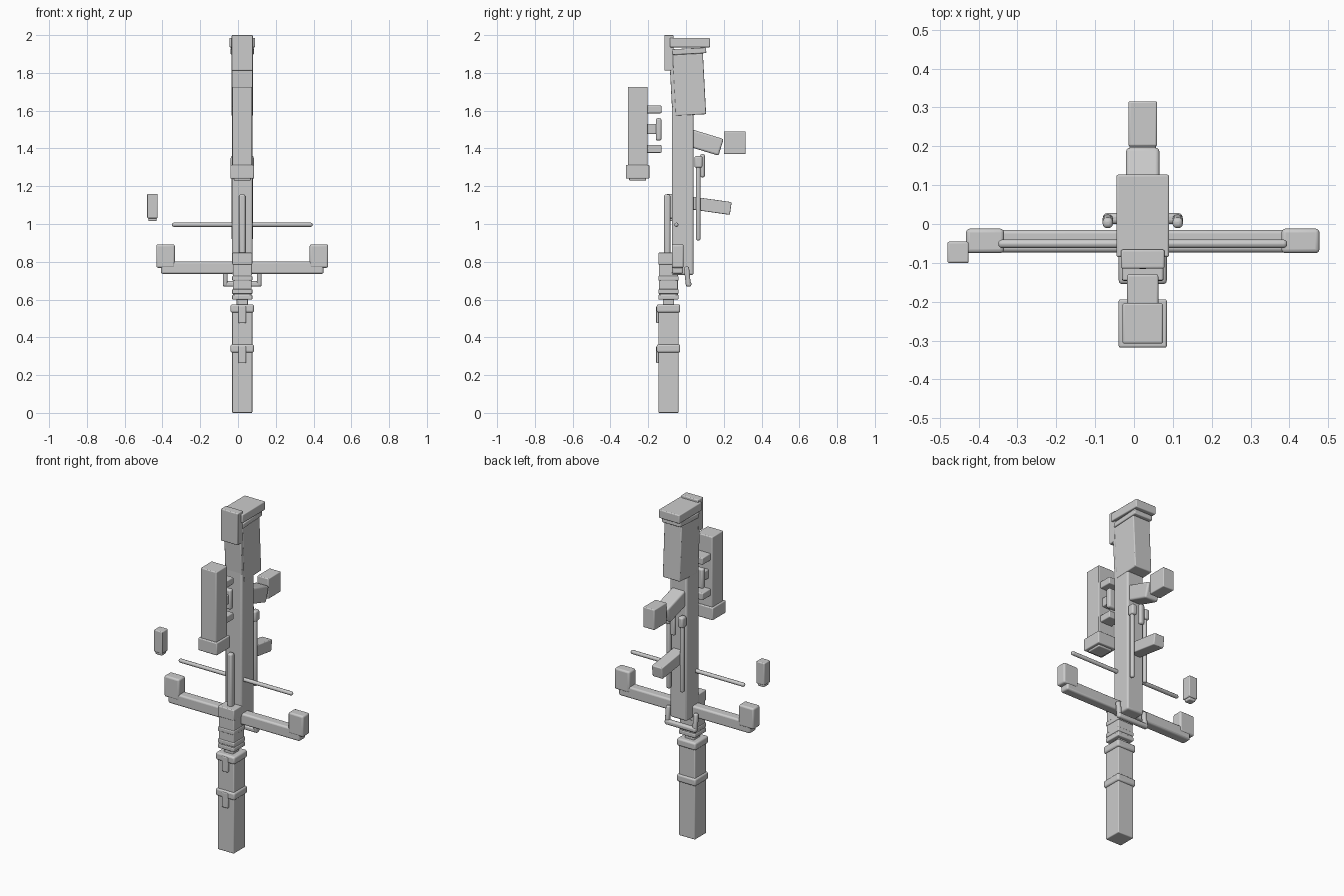
import bpy
import bmesh
from math import radians

default_cube = bpy.data.objects.get("Cube")
if default_cube:
    bpy.data.objects.remove(default_cube, do_unlink=True)

# The single colour
shade = 0.6
colour = (shade, shade, shade, 1)
light_grey = bpy.data.materials.new("light_grey")
light_grey.use_nodes = True
light_grey.diffuse_color = colour
light_grey.node_tree.nodes["Principled BSDF"].inputs["Base Color"].default_value = colour

# Axes shared by groups of parts, and the two edge styles
middle = 0.0225
barrel_axis = -0.093
scope_axis = -0.256
crisp, soft = 0.005, 0.01


def box(name, width, depth, height, centre=middle, tilt=0, edge=crisp):
    """Box with rounded edges; depth and height are (start, end) pairs."""
    front, back = depth
    bottom, top = height
    mesh = bpy.data.meshes.new(name)
    bm = bmesh.new()
    bmesh.ops.create_cube(bm, size=1)
    bmesh.ops.scale(bm, vec=(width, back - front, top - bottom), verts=bm.verts)
    bm.to_mesh(mesh)
    bm.free()
    mesh.materials.append(light_grey)
    part = bpy.data.objects.new(name, mesh)
    part.location = (centre, (front + back) / 2, (bottom + top) / 2)
    part.rotation_euler.x = radians(tilt)
    bpy.context.collection.objects.link(part)
    rounding = part.modifiers.new("rounded_edges", "BEVEL")
    rounding.width = edge
    rounding.segments = 3
    bpy.ops.object.select_all(action="DESELECT")
    bpy.context.view_layer.objects.active = part
    part.select_set(True)
    bpy.ops.object.shade_smooth_by_angle()
    return part


def column(name, axis, width, height, centre=middle, edge=crisp):
    """Upright box of square section around an axis at the given depth."""
    box(name, width, (axis - width / 2, axis + width / 2), height, centre, edge=edge)


def pair(name, spacing, **shape):
    """The same box on both sides of the middle."""
    for side, direction in (("left", spacing), ("right", -spacing)):
        box(side + "_" + name, centre=middle + direction, **shape)


# Suppressor with two collars, each carrying a clip
column("suppressor", barrel_axis, width=0.106, height=(0, 0.56))
for place, collar_top in (("upper", 0.575), ("lower", 0.363)):
    column(place + "_collar", barrel_axis, width=0.124,
           height=(collar_top - 0.044, collar_top), edge=soft)
    box(place + "_clip", width=0.04, depth=(-0.158, barrel_axis),
        height=(collar_top - 0.1, collar_top - soft))

# Ribbed barrel and its forward rod
column("muzzle_neck", barrel_axis, width=0.06, height=(0.55, 0.62))
column("barrel_sleeve", barrel_axis, width=0.1, height=(0.61, 0.79))
for place, rib_bottom in (("lower", 0.6), ("middle", 0.63), ("upper", 0.7)):
    column(place + "_barrel_rib", barrel_axis, width=0.107,
           height=(rib_bottom, rib_bottom + 0.025))
box("barrel_cap", width=0.106, depth=(-0.146, -0.06), height=(0.785, 0.848))
box("forward_rod", width=0.032, depth=(-0.116, -0.083), height=(0.8, 1.157), edge=soft)

# Receiver and leaning stock
box("receiver", width=0.11, depth=(-0.075, 0.04), height=(0.73, 1.64), edge=soft)
box("stock", width=0.114, depth=(-0.063, 0.098), height=(1.577, 1.9), tilt=3)
box("stock_ridge", width=0.11, depth=(-0.08, -0.02), height=(1.62, 1.83), tilt=3)
box("stock_collar", width=0.122, depth=(-0.072, 0.107), height=(1.9, 1.93), tilt=3)
box("stock_end", width=0.136, depth=(-0.085, 0.127), height=(1.935, 1.985))
box("cheek_plate", width=0.112, depth=(-0.115, -0.066), height=(1.812, 2))

# Scope with hood, lens, mounts and knob
column("scope_tube", scope_axis, width=0.104, height=(1.3, 1.726))
column("scope_hood", scope_axis, width=0.124, height=(1.24, 1.313))
column("scope_lens", scope_axis, width=0.09, height=(1.23, 1.26))
for place, mount_bottom in (("upper", 1.586), ("lower", 1.377)):
    box(place + "_scope_mount", width=0.08, depth=(-0.21, -0.13),
        height=(mount_bottom, mount_bottom + 0.041))
box("scope_knob_stem", width=0.055, depth=(-0.21, -0.15), height=(1.476, 1.53))
box("scope_knob", width=0.08, depth=(-0.16, -0.13), height=(1.442, 1.56), edge=soft)

# Slanted handles on the back
box("rear_arm", width=0.086, depth=(-0.01, 0.19), height=(1.389, 1.481), tilt=-17, edge=soft)
box("rear_block", width=0.074, depth=(0.2, 0.316), height=(1.37, 1.49))
box("grip", width=0.068, depth=(0.025, 0.238), height=(1.063, 1.131), tilt=-8)

# Twin rails with knobs, and the latch between them
pair("rail", spacing=0.044, width=0.024, depth=(0.053, 0.077), height=(0.912, 1.33), edge=soft)
pair("rail_knob", spacing=0.044, width=0.034, depth=(0.045, 0.087), height=(1.297, 1.36), edge=soft)
box("latch", width=0.032, depth=(0.075, 0.1), height=(1.247, 1.37), edge=soft)

# Foot loop below the receiver
pair("loop_leg", spacing=0.09, width=0.026, depth=(-0.006, 0.021), height=(0.67, 0.775),
     tilt=6, edge=soft)
box("loop_bar", width=0.204, depth=(0, 0.028), height=(0.668, 0.697), edge=soft)

# Bow with upturned tips, and its string
box("bow_limbs", width=0.86, depth=(-0.073, -0.015), height=(0.736, 0.802), edge=soft)
pair("bow_tip", spacing=0.406, width=0.098, depth=(-0.075, -0.012), height=(0.768, 0.892), edge=soft)
box("bow_string", width=0.744, depth=(-0.062, -0.04), height=(0.985, 1.007), edge=soft)

# Separate small block at the side
side_centre, side_axis = -0.453, -0.073
column("side_block", side_axis, width=0.055, height=(1.03, 1.16), centre=side_centre)
column("side_block_foot", side_axis, width=0.043, height=(1.015, 1.04), centre=side_centre)
